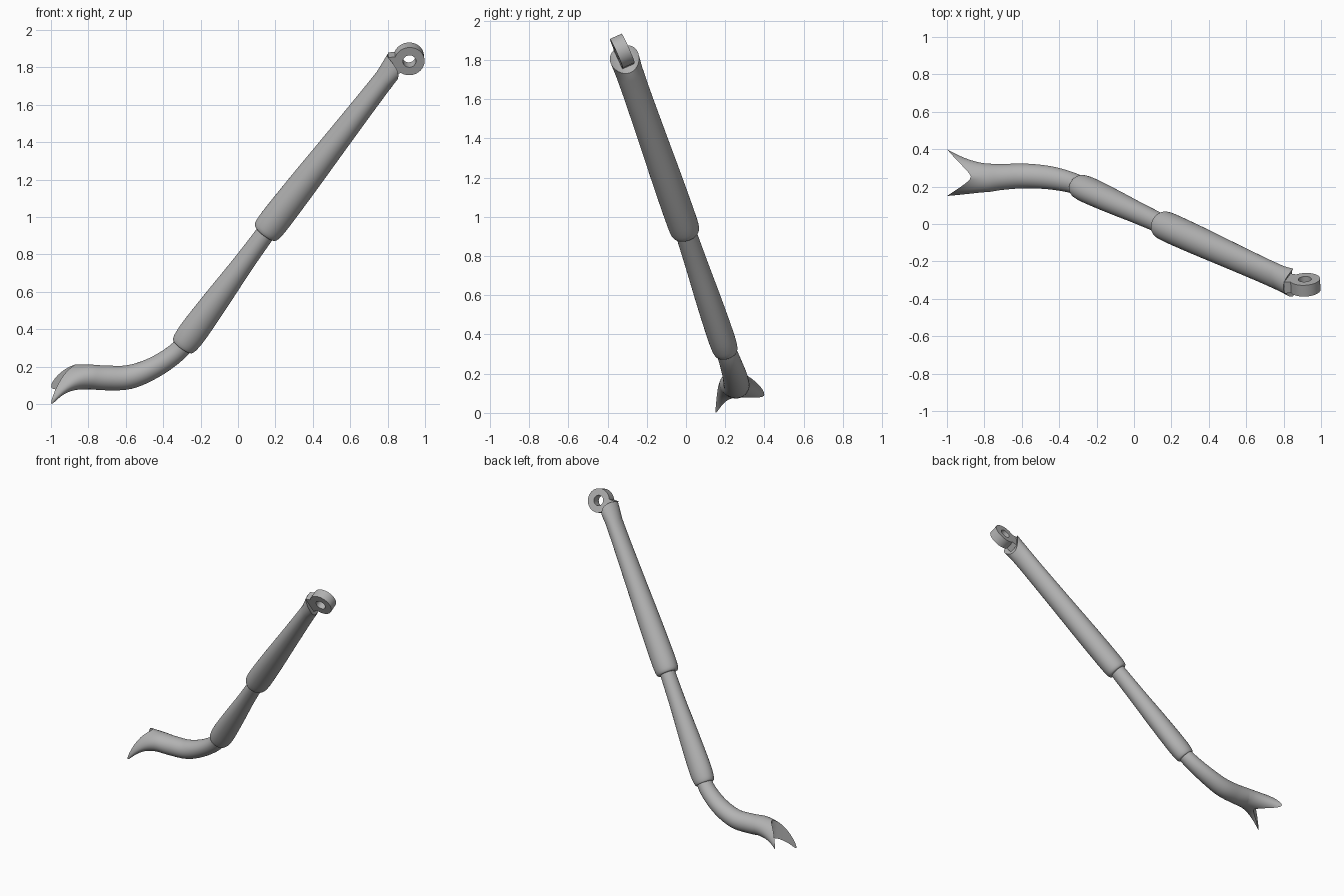
import bpy, bmesh, math
from mathutils import Vector as V

if "Cube" in bpy.data.objects:
    bpy.data.objects.remove(bpy.data.objects["Cube"])

SIDES = 40
mat = bpy.data.materials.new("satin grey")
mat.diffuse_color = (0.45, 0.45, 0.45, 1)
mat.use_nodes = True
mat.node_tree.nodes["Principled BSDF"].inputs["Base Color"].default_value = mat.diffuse_color


def finish(name, bm, angle=40):
    bmesh.ops.recalc_face_normals(bm, faces=bm.faces)
    me = bpy.data.meshes.new(name)
    bm.to_mesh(me)
    bm.free()
    me.materials.append(mat)
    ob = bpy.data.objects.new(name, me)
    bpy.context.collection.objects.link(ob)
    bpy.ops.object.select_all(action='DESELECT')
    ob.select_set(True)
    bpy.context.view_layer.objects.active = ob
    bpy.ops.object.shade_smooth_by_angle(angle=math.radians(angle))
    return ob


def spline(rows, steps):
    """Catmull-Rom interpolation of rows of numbers."""
    out = []
    for i in range(len(rows) - 1):
        a, b, c, d = (rows[max(0, min(len(rows) - 1, i + k))] for k in (-1, 0, 1, 2))
        for s in range(steps):
            t = s / steps
            out.append([0.5 * (2 * q + (r - p) * t + (2 * p - 5 * q + 4 * r - u) * t * t
                               + (3 * q - p - 3 * r + u) * t ** 3)
                        for p, q, r, u in zip(a, b, c, d)])
    return out + [list(rows[-1])]


def ring(c, u, v):
    """Ellipse of points around c with half axes u and v."""
    angles = [2 * math.pi * i / SIDES for i in range(SIDES)]
    return [c + u * math.cos(a) + v * math.sin(a) for a in angles]


def loft(name, rings, scooped=False):
    bm = bmesh.new()
    vs = [[bm.verts.new(p) for p in r] for r in rings]
    for r, s in zip(vs, vs[1:]):
        for i in range(SIDES):
            j = (i + 1) % SIDES
            bm.faces.new((r[i], r[j], s[j], s[i]))
    bm.faces.new(vs[0])
    if scooped:
        # ruled saddle joining the upper and lower halves of the last ring
        e, h = vs[-1], SIDES // 2
        for i in range(h):
            quad = [e[i], e[i + 1], e[(SIDES - i - 1) % SIDES], e[(SIDES - i) % SIDES]]
            bm.faces.new(list(dict.fromkeys(quad)))
    else:
        bm.faces.new(vs[-1])
    return finish(name, bm)


# Shared frame of the eyelet: n is the pin axis, e points out of the sleeve
n = V((-0.05, 0.9, 0.4)).normalized()
w = V((-0.3, -0.38, 0.87))
w = (w - n * w.dot(n)).normalized()
e = n.cross(w)


def sleeve_rings(a, b, rows):
    """Rows are (position, radius along n, radius across)."""
    d = (b - a).normalized()
    u = (n - d * n.dot(d)).normalized()
    v = d.cross(u)
    return [ring(a.lerp(b, t), u * ru, v * rv) for t, ru, rv in spline(rows, 4)]


# Upper sleeve with slanted, slightly hollow end
top = V((0.835, -0.313, 1.805))
rings = sleeve_rings(V((0.145, 0.0, 0.915)), top, [
    (0, 0.062, 0.064), (0.006, 0.07, 0.073), (0.03, 0.076, 0.08), (0.1, 0.078, 0.082),
    (0.3, 0.077, 0.077), (0.55, 0.073, 0.067), (0.8, 0.07, 0.058), (0.93, 0.071, 0.055)])
end = ring(top, n * 0.075, -w * 0.075)
if (end[10] - top).dot(rings[-1][10] - sum(rings[-1], V()) / SIDES) < 0:
    end = ring(top, n * 0.075, w * 0.075)
end = [p + e * 0.03 * (((p - top).dot(n) / 0.075) ** 2 - 0.5) for p in end]
loft("upper_sleeve", rings + [end], scooped=True)

# Middle sleeve
loft("middle_sleeve", sleeve_rings(V((-0.297, 0.205, 0.308)), V((0.17, -0.01, 0.945)), [
    (0, 0.052, 0.056), (0.008, 0.06, 0.066), (0.05, 0.066, 0.074), (0.15, 0.068, 0.077),
    (0.4, 0.065, 0.069), (0.7, 0.058, 0.056), (1, 0.053, 0.05)]))

# Curved lower rod: x, y, z, half width, half height
path = spline([
    (-0.25, 0.185, 0.365, 0.05, 0.05), (-0.33, 0.22, 0.275, 0.055, 0.052),
    (-0.45, 0.247, 0.195, 0.062, 0.057), (-0.58, 0.257, 0.145, 0.066, 0.064),
    (-0.7, 0.252, 0.14, 0.069, 0.066), (-0.78, 0.247, 0.145, 0.076, 0.066)], 6)
rings = []
for i, p in enumerate(path):
    c = V(p[:3])
    d = (V(path[min(i + 1, len(path) - 1)][:3]) - V(path[max(i - 1, 0)][:3])).normalized()
    if i == len(path) - 1:
        d = V((-1, 0, 0))
    u = V((0, 0, 1)).cross(d).normalized() * -1
    v = u.cross(d) * -1
    if v.z < 0:
        v = -v
    if u.y < 0:
        u = -u
    rings.append(ring(c, u * p[3], v * p[4]))

# Forked, scooped tip: the sides run on into two drooping prongs
for k in range(1, 11):
    pts = []
    for i in range(SIDES):
        a = 2 * math.pi * i / SIDES
        ca, sa = math.cos(a), math.sin(a)
        x_end = -0.872 - 0.127 * abs(ca) ** 1.6
        x = -0.78 + (x_end + 0.78) * k / 10
        s = (-0.78 - x) / 0.22
        yc = 0.247 + 0.028 * s * s
        hw = 0.076 + 0.049 * s ** 1.5
        droop = (0.14 if ca < 0 else 0.05) * s * s * abs(ca)
        pts.append((x, yc + hw * ca, 0.145 + 0.066 * sa - droop))
    rings.append(pts)
loft("forked_rod", rings, scooped=True)

# Eyelet with a through hole and a neck running into the sleeve
bm = bmesh.new()
centre, half, seg = V((0.915, -0.325, 1.846)), 0.033, 48
loops = []
for side, inner in ((1, True), (1, False), (-1, False), (-1, True)):
    loop = []
    for i in range(seg):
        a = 2 * math.pi * i / seg
        r = 0.035 if inner else 0.081
        if not inner and math.cos(a) < -0.8:
            r = 0.1 / -math.cos(a)
        loop.append(bm.verts.new(centre + (e * math.cos(a) + w * math.sin(a)) * r + n * half * side))
    loops.append(loop)
for k in range(4):
    p, q = loops[k], loops[(k + 1) % 4]
    for i in range(seg):
        j = (i + 1) % seg
        bm.faces.new((p[i], p[j], q[j], q[i]))
finish("eyelet", bm, 30)
